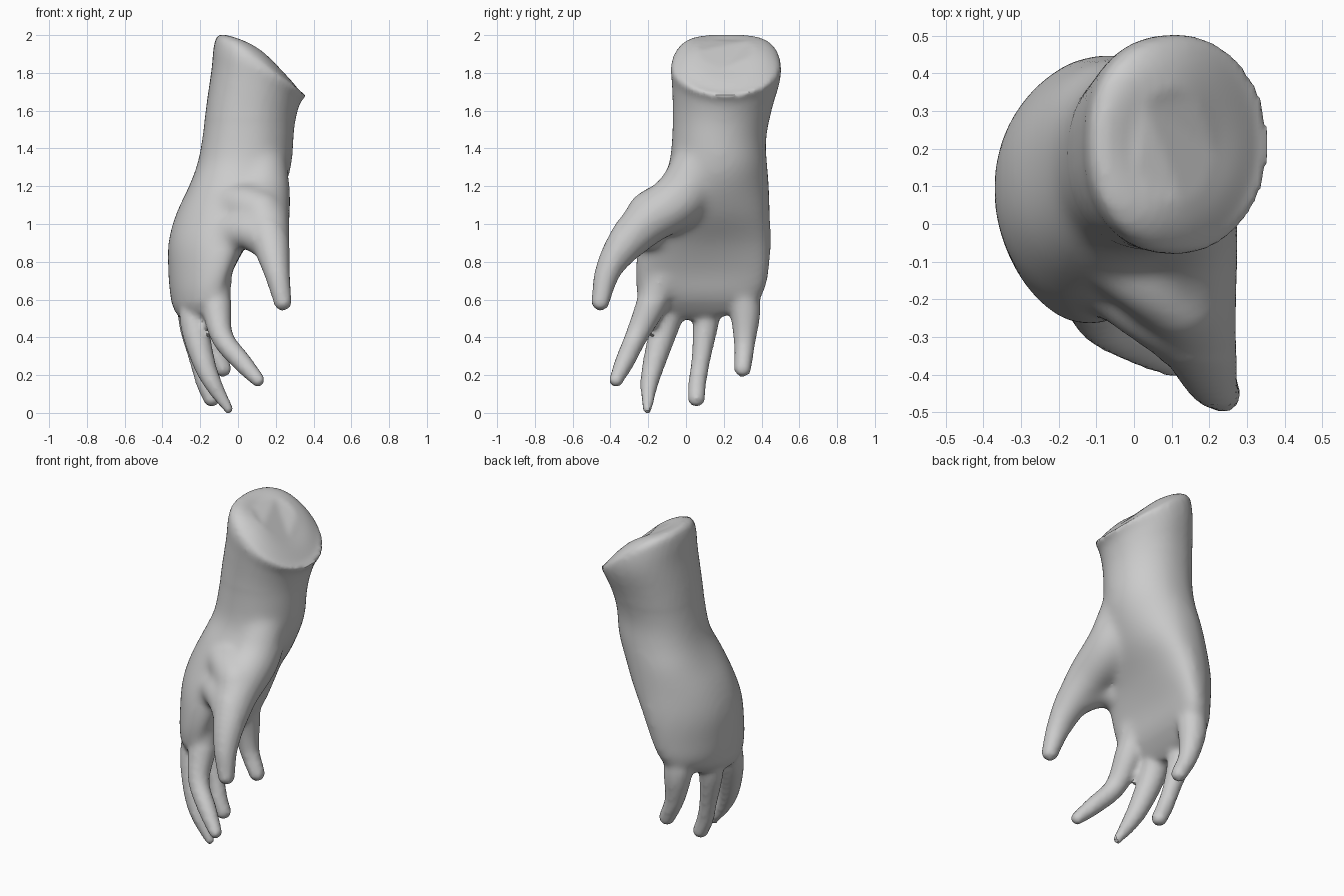
import bpy, bmesh, math
from mathutils import Vector

cube = bpy.data.objects.get("Cube")
if cube:
    bpy.data.objects.remove(cube)

SEG = 40
bm = bmesh.new()


def spline(points, steps):
    """Smooth run of values through the given rows."""
    pts = [Vector(p) for p in points]
    pts = [2 * pts[0] - pts[1]] + pts + [2 * pts[-1] - pts[-2]]
    path = []
    for a, b, c, d in zip(pts, pts[1:], pts[2:], pts[3:]):
        for k in range(steps):
            t = k / steps
            path.append(b + (c - a) * (t / 2) + (2 * a - 5 * b + 4 * c - d) * (t * t / 2)
                        + (3 * b - a - 3 * c + d) * (t ** 3 / 2))
    return path + [pts[-2]]


def skin(rings):
    """Join closed rings of points into a capped solid."""
    loops = [[bm.verts.new(p) for p in ring] for ring in rings]
    for a, b in zip(loops, loops[1:]):
        for i in range(len(a)):
            j = (i + 1) % len(a)
            bm.faces.new((a[i], a[j], b[j], b[i]))
    bm.faces.new(loops[0])
    bm.faces.new(loops[-1])


def section(z, back, front, y0, y1, slope, cup):
    """Slice of the arm, fuller at the back: slope tilts it and lifts its sides,
    cup curls its sides to the palm."""
    ry, cy = (y1 - y0) / 2, (y0 + y1) / 2
    cx, rx = (back + front) / 2, (front - back) / 2
    ring = []
    for i in range(SEG):
        t = 2 * math.pi * i / SEG
        c, s = math.cos(t), math.sin(t)
        if c < 0:
            c, s = -abs(c) ** .87, math.copysign(abs(s) ** .87, s)
        ring.append((cx + rx * c + cup * s * s, cy + ry * s,
                     z + slope * (rx * c - .05 * s * s)))
    return ring


def tube(points):
    """Tapered round digit through (x, y, z, radius) points."""
    path = spline(points, 6)
    rings = []
    for i, p in enumerate(path):
        way = path[min(i + 1, len(path) - 1)].xyz - path[max(i - 1, 0)].xyz
        side = way.cross(Vector((0, 1, 0))).normalized()
        up = way.cross(side).normalized()
        rings.append([p.xyz + p.w * (side * math.cos(t) + up * math.sin(t))
                      for t in (2 * math.pi * k / 16 for k in range(16))])
    skin(rings)
    for p in (path[0], path[-1]):
        ball = bmesh.ops.create_icosphere(bm, subdivisions=3, radius=p.w)
        bmesh.ops.translate(bm, verts=ball["verts"], vec=p.xyz)


# Forearm, wrist and cupped palm, with a slanted, slightly domed top
skin([section(*row) for row in spline((
    (1.895, .0, .22, .06, .36, -.68, 0),
    (1.88, -.06, .28, .0, .43, -.7, 0),
    (1.845, -.11, .335, -.055, .485, -.67, 0),
    (1.805, -.13, .362, -.08, .503, -.5, 0),
    (1.73, -.14, .33, -.075, .495, -.38, 0),
    (1.6, -.165, .305, -.07, .455, -.2, 0),
    (1.45, -.19, .295, -.075, .425, 0, 0),
    (1.32, -.215, .285, -.09, .43, 0, 0),
    (1.2, -.26, .25, -.14, .44, 0, 0),
    (1.05, -.33, .17, -.2, .445, 0, .05),
    (.9, -.37, .055, -.25, .45, 0, .09),
    (.75, -.37, -.03, -.27, .44, 0, .1),
    (.62, -.36, -.08, -.26, .405, 0, .08),
    (.54, -.335, -.14, -.21, .28, 0, .06),
    (.495, -.3, -.19, -.15, .15, 0, .03)), 3)])

# Thumb with its fleshy base, and two folds of skin joining it to the palm
tube([(.125, .06, 1.3, .14), (.133, -.03, 1.14, .147), (.148, -.21, 1.01, .128),
      (.18, -.335, .875, .097), (.208, -.418, .735, .068), (.237, -.453, .588, .048)])
tube([(.155, -.3, .91, .1), (.04, -.22, .965, .1), (-.1, -.12, .92, .1)])
tube([(.13, -.2, 1.06, .115), (.02, -.12, 1.1, .115), (-.1, -.03, 1.08, .11)])

# Index, middle, ring and little fingers
tube([(-.13, -.13, .72, .1), (-.115, -.185, .57, .082), (-.083, -.265, .4, .06),
      (.02, -.325, .27, .052), (.105, -.37, .175, .038)])
tube([(-.21, -.05, .66, .09), (-.23, -.105, .48, .078), (-.185, -.165, .28, .062),
      (-.13, -.195, .15, .047), (-.05, -.205, .02, .026)])
tube([(-.23, .12, .66, .09), (-.245, .105, .48, .07), (-.21, .08, .29, .051),
      (-.175, .06, .16, .048), (-.14, .055, .077, .046)])
tube([(-.16, .28, .76, .09), (-.165, .312, .55, .083), (-.14, .31, .37, .057),
      (-.08, .3, .235, .046)])

bmesh.ops.recalc_face_normals(bm, faces=bm.faces)
mesh = bpy.data.meshes.new("hand")
bm.to_mesh(mesh)
bm.free()
hand = bpy.data.objects.new("hand", mesh)
bpy.context.collection.objects.link(hand)
bpy.context.view_layer.objects.active = hand
hand.select_set(True)

# Fuse everything into one skin
fuse = hand.modifiers.new("fuse", 'REMESH')
fuse.mode = 'VOXEL'
fuse.voxel_size = .016
bpy.ops.object.modifier_apply(modifier="fuse")

# Soften the palm strongly and the rest lightly
palm = hand.vertex_groups.new(name="palm")
palm.add([v.index for v in hand.data.vertices
          if .6 < v.co.z < 1.55 and v.co.y > -.36], 1, 'REPLACE')
for name, rounds, group in (("blend", 30, "palm"), ("soften", 4, "")):
    soften = hand.modifiers.new(name, 'SMOOTH')
    soften.factor = .5
    soften.iterations = rounds
    soften.vertex_group = group
    bpy.ops.object.modifier_apply(modifier=name)

# Plain grey skin
grey = bpy.data.materials.new("light grey")
grey.use_nodes = True
colour = (.6, .6, .6, 1)
grey.diffuse_color = colour
grey.node_tree.nodes["Principled BSDF"].inputs["Base Color"].default_value = colour
hand.data.materials.clear()
hand.data.materials.append(grey)
bpy.ops.object.shade_smooth_by_angle(angle=math.radians(40))
